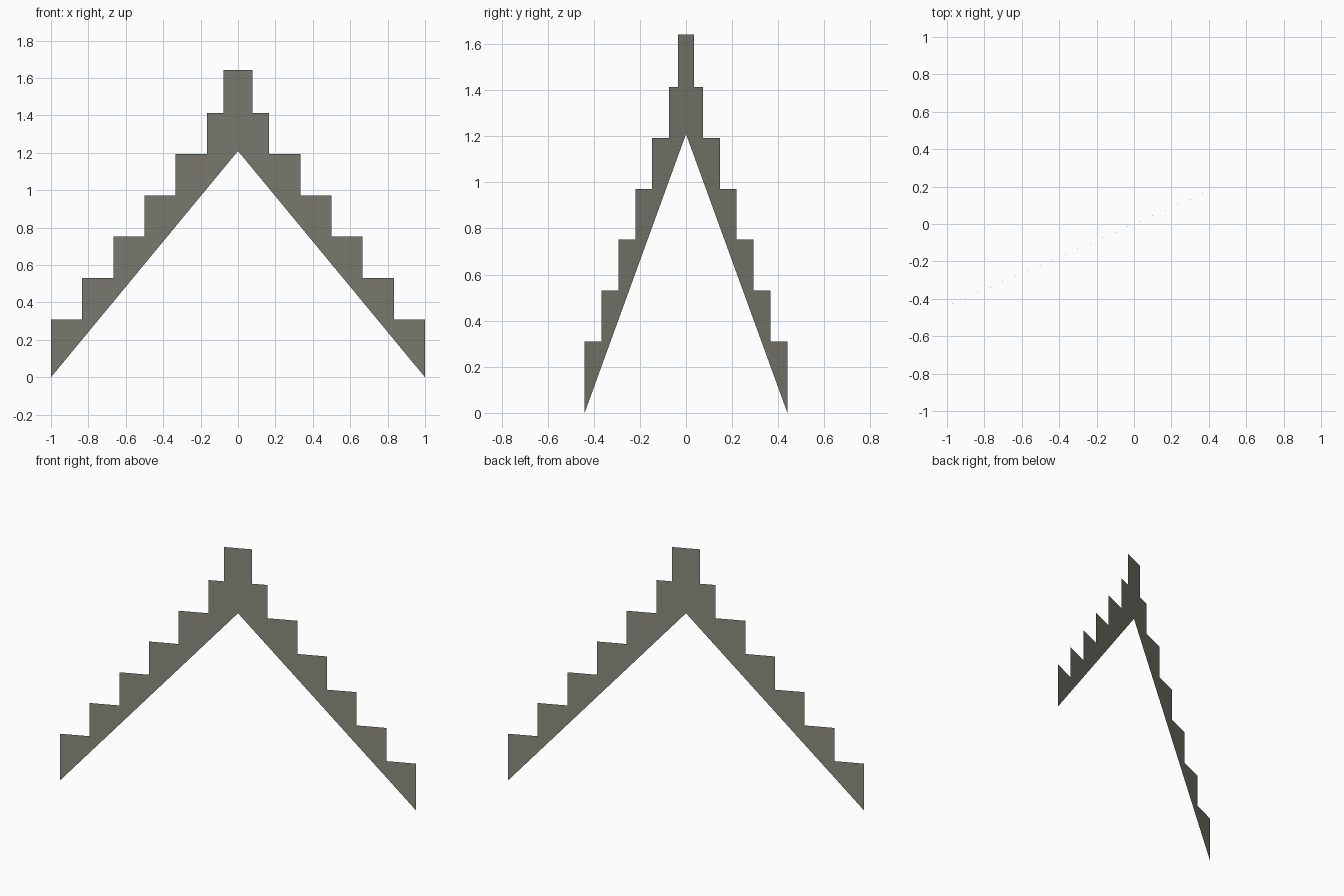
import bpy, bmesh

if "Cube" in bpy.data.objects:
    bpy.data.objects.remove(bpy.data.objects["Cube"])

# Flat stepped gable wall standing upright on a diagonal line (y = SLOPE * x)
SLOPE = 0.44
STEPS = 6
APEX = 1.21          # tip of the triangular opening
LOW, RISE = 0.31, 0.2208

stone = bpy.data.materials.new("grey_stone")
stone.diffuse_color = (0.25, 0.25, 0.21, 1.0)
stone.use_nodes = True
stone.node_tree.nodes["Principled BSDF"].inputs["Base Color"].default_value = stone.diffuse_color

# Right half of the outline, from the foot up the steps to the cap
half = []
for i in range(STEPS):
    z = LOW + RISE * i
    half += [(1 - i / STEPS, z), (1 - (i + 1) / STEPS, z)]
half[-1] = (0.0775, half[-1][1])            # narrow cap on the top step
half.append((0.0775, 1.642))

# Mirror it and close the outline along the gable opening
outline = [(1, 0)] + half + [(-x, z) for x, z in reversed(half)] + [(-1, 0), (0, APEX)]

bm = bmesh.new()
bm.faces.new([bm.verts.new((x, SLOPE * x, z)) for x, z in outline])
bm.normal_update()
if bm.faces[:][0].normal.y > 0:             # face the front
    bmesh.ops.reverse_faces(bm, faces=bm.faces[:])
mesh = bpy.data.meshes.new("stepped_gable")
bm.to_mesh(mesh)
bm.free()
mesh.materials.append(stone)
bpy.context.collection.objects.link(bpy.data.objects.new("stepped_gable", mesh))
